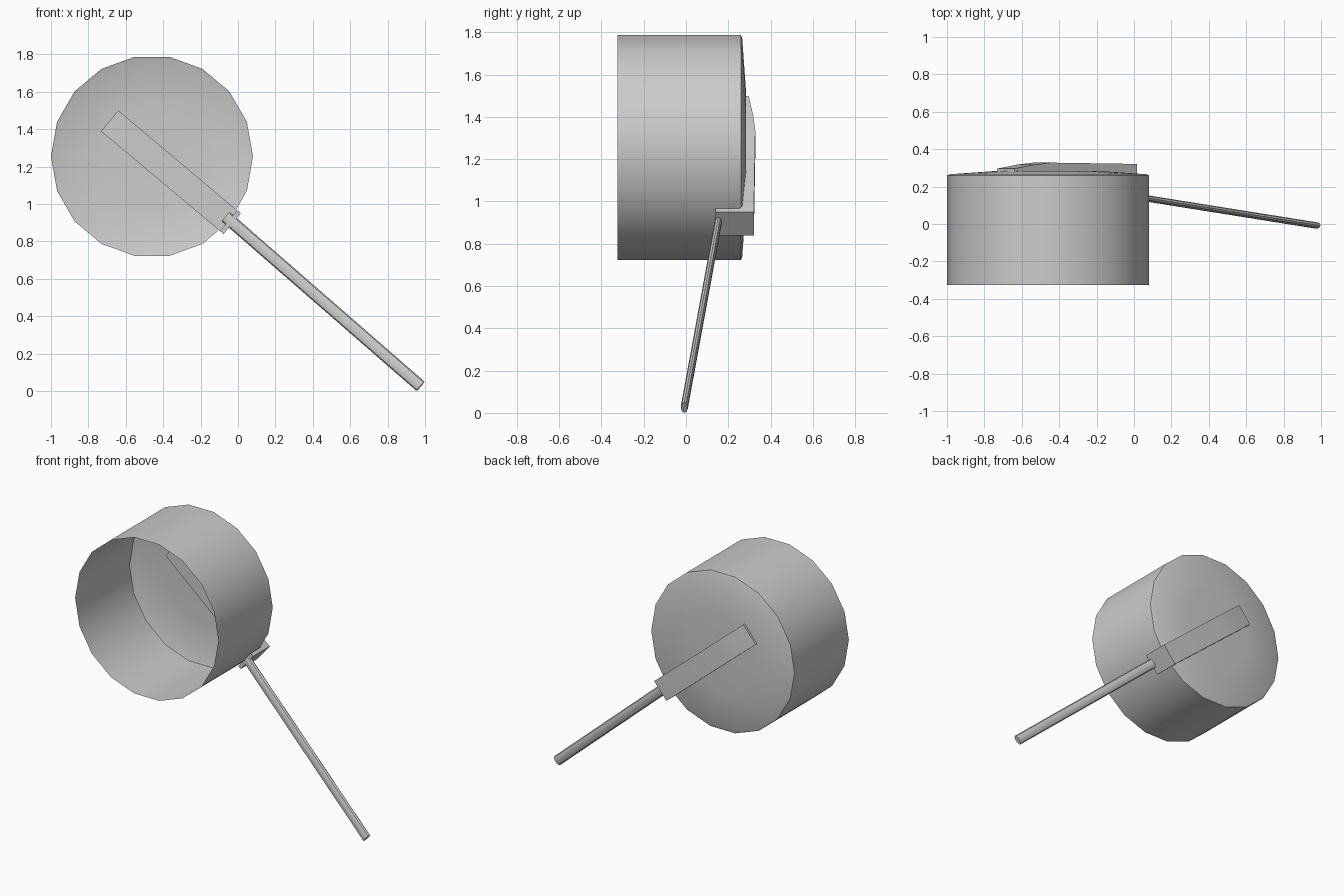
import bpy, bmesh, math
from mathutils import Vector, Matrix

if "Cube" in bpy.data.objects:
    bpy.data.objects.remove(bpy.data.objects["Cube"])

# one plain grey for the whole model
grey = bpy.data.materials.new("plain grey")
grey.diffuse_color = (0.6, 0.6, 0.6, 1)
grey.use_nodes = True
grey.node_tree.nodes["Principled BSDF"].inputs["Base Color"].default_value = grey.diffuse_color

CENTRE = Vector((-0.46, 0, 1.255))       # axis of the drum
A = math.radians(40)
ALONG = Vector((math.cos(A), 0, -math.sin(A)))   # strap direction
ACROSS = Vector((math.sin(A), 0, math.cos(A)))   # strap width


def finish(name, bm):
    bmesh.ops.recalc_face_normals(bm, faces=bm.faces)
    me = bpy.data.meshes.new(name)
    bm.to_mesh(me)
    bm.free()
    ob = bpy.data.objects.new(name, me)
    bpy.context.collection.objects.link(ob)
    me.materials.append(grey)
    bpy.ops.object.select_all(action='DESELECT')
    ob.select_set(True)
    bpy.context.view_layer.objects.active = ob
    bpy.ops.object.shade_smooth_by_angle(angle=math.radians(30))
    return ob


# drum: 18-sided open shell with a shallow domed back
bm = bmesh.new()
N = 18
rings = []
for r, y in [(0.54, -0.325), (0.54, 0.26), (0.525, 0.266), (0.27, 0.284)]:
    rings.append([bm.verts.new(CENTRE + Vector((r * math.cos(2 * math.pi * i / N), y,
                                                r * math.sin(2 * math.pi * i / N))))
                  for i in range(N)])
for a, b in zip(rings, rings[1:]):
    for i in range(N):
        j = (i + 1) % N
        bm.faces.new((a[i], a[j], b[j], b[i]))
bm.faces.new(rings[-1])
finish("drum_shell", bm)

# strap across the back, hooked over the rim
profile = [(-0.295, 0.296), (-0.15, 0.318), (-0.04, 0.328), (0.56, 0.321),
           (0.56, 0.14), (0.535, 0.14), (0.535, 0.255), (-0.295, 0.265)]
bm = bmesh.new()
sides = [[bm.verts.new(CENTRE + ALONG * s + Vector((0, y, 0)) + ACROSS * w) for s, y in profile]
         for w in (-0.072, 0.072)]
for side in sides:
    bm.faces.new(side)
for i in range(len(profile)):
    j = (i + 1) % len(profile)
    bm.faces.new((sides[0][i], sides[0][j], sides[1][j], sides[1][i]))
finish("back_strap", bm)

# flattened round handle
start, end = Vector((-0.065, 0.158, 0.932)), Vector((0.976, -0.008, 0.026))
axis = (end - start).normalized()
wide = axis.cross(Vector((0, 1, 0))).normalized()
thin = wide.cross(axis)
bm = bmesh.new()
K = 10
ends = []
for p in (start, end):
    ends.append([bm.verts.new(p + wide * 0.033 * math.cos(2 * math.pi * i / K)
                              + thin * 0.017 * math.sin(2 * math.pi * i / K)) for i in range(K)])
for loop in ends:
    bm.faces.new(loop)
for i in range(K):
    j = (i + 1) % K
    bm.faces.new((ends[0][i], ends[0][j], ends[1][j], ends[1][i]))
handle = finish("handle", bm)
bpy.ops.object.shade_smooth_by_angle(angle=math.radians(50))
